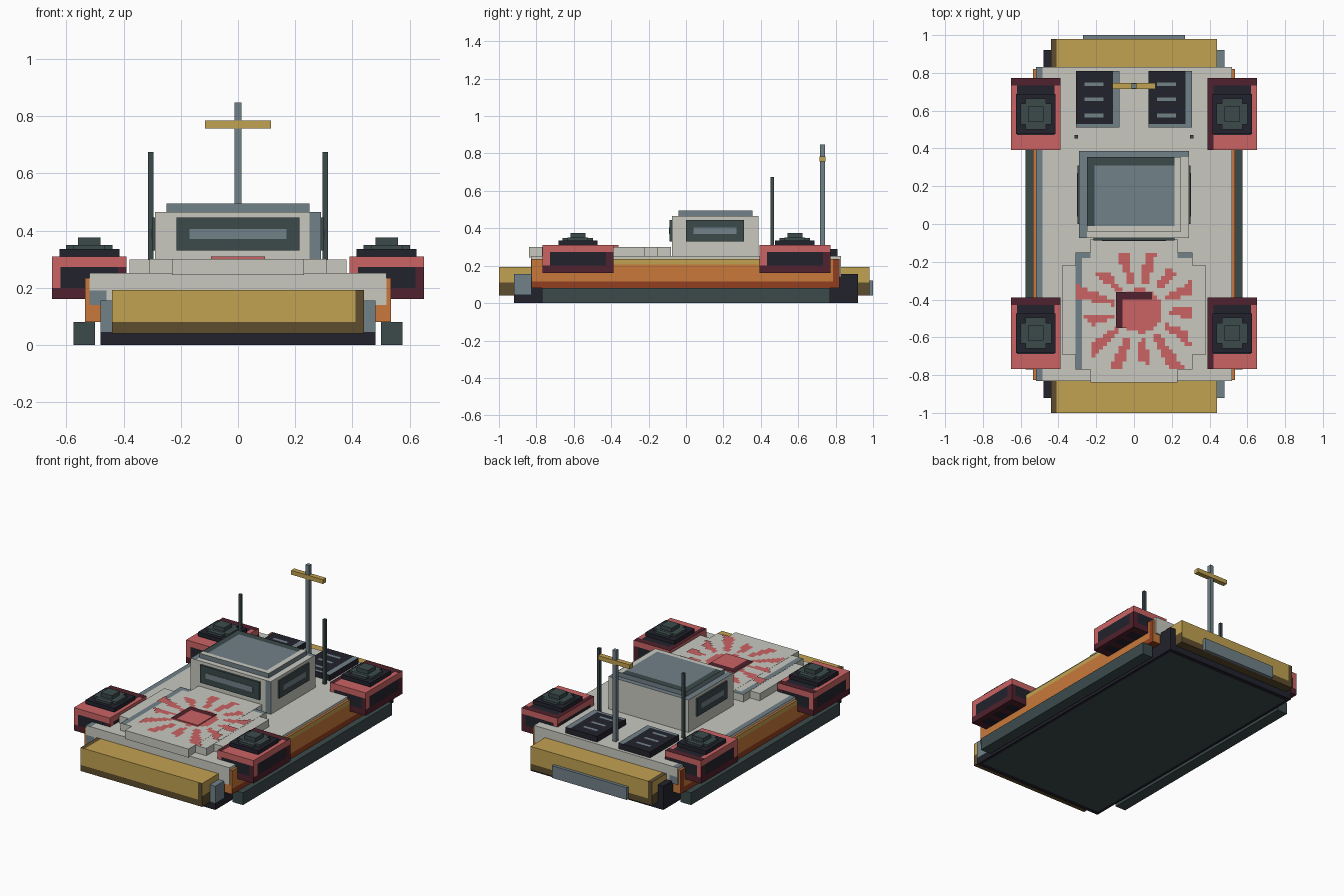
import bpy, bmesh, math
from mathutils import Vector

if "Cube" in bpy.data.objects:
    bpy.data.objects.remove(bpy.data.objects["Cube"])

# ---- palette (sRGB 0-255 converted to linear) ----
SRGB = {"white": (200, 201, 192), "grey": (113, 129, 137), "slate": (60, 74, 75),
        "black": (34, 34, 45), "gold": (194, 162, 82), "brown": (94, 77, 46),
        "red": (203, 99, 99), "maroon": (80, 33, 45), "orange": (200, 121, 58),
        "rust": (145, 62, 32)}


def lin(v):
    v /= 255
    return v / 12.92 if v <= 0.04045 else ((v + 0.055) / 1.055) ** 2.4


NAMES = list(SRGB)
MATS = []
for n, c in SRGB.items():
    m = bpy.data.materials.new(n)
    m.diffuse_color = (*[lin(v) for v in c], 1)
    m.use_nodes = True
    m.node_tree.nodes["Principled BSDF"].inputs["Base Color"].default_value = m.diffuse_color
    MATS.append(m)


def finish(name, bm, color, rule=None):
    """Make an object; rule(centre, normal) may return a colour name per face."""
    bm.normal_update()
    slots = [color]
    for f in bm.faces:
        col = (rule(f.calc_center_median(), f.normal) if rule else None) or color
        if col not in slots:
            slots.append(col)
        f.material_index = slots.index(col)
    me = bpy.data.meshes.new(name)
    bm.to_mesh(me)
    bm.free()
    for s in slots:
        me.materials.append(MATS[NAMES.index(s)])
    ob = bpy.data.objects.new(name, me)
    bpy.context.collection.objects.link(ob)
    return ob


def box(name, x, y, z, color, cuts=((), (), ()), rule=None):
    """Box from three (low, high) ranges, scored by axis cuts and painted by rule."""
    bm = bmesh.new()
    bmesh.ops.create_cube(bm, size=1)
    for v in bm.verts:
        v.co = [r[0] if c < 0 else r[1] for c, r in zip(v.co, (x, y, z))]
    for axis in range(3):
        for p in cuts[axis]:
            co, no = Vector(), Vector()
            co[axis], no[axis] = p, 1
            bmesh.ops.bisect_plane(bm, geom=bm.verts[:] + bm.edges[:] + bm.faces[:],
                                   plane_co=co, plane_no=no)
    return finish(name, bm, color, rule)


def sym(a):
    return (-a, a)


# ---- hull and side skirts ----
def hull_paint(c, n):
    if n.z < -.5 and abs(c.x) < .46 and abs(c.y) < .89:
        return "slate"
    if c.y < -.83 and c.z > .045 and n.z < .5:
        return "grey"
    if n.z > .5 and c.x > .44:
        return "grey"


box("hull", sym(.48), sym(.92), (0, .155), "black",
    ((-.46, -.44, .44, .46), (-.89, -.83, .89), (.045,)), hull_paint)
for s, side in ((-1, "left"), (1, "right")):
    box(side + "_skirt", sorted((s * .5, s * .575)), sym(.77), (0, .08), "slate")


# ---- coloured side body, with a gold upper band and dark lower edge ----
def side_paint(c, n):
    if abs(n.x) > .5:
        if c.z < .115 or c.y > .785:
            return "rust"
        if c.z > .207 and abs(c.y) < .39:
            return "gold"
    if n.z < -.5:
        return "rust"


box("side_body", sym(.535), (-.825, .82), (.08, .235), "orange",
    ((), (-.39, .39, .785), (.115, .207)), side_paint)


# ---- deck ----
def deck_paint(c, n):
    if n.z > .5 and c.x < -.485:
        return "grey"
    if abs(n.y) > .5 and c.z < .19 and c.x < -.46:
        return "grey"


box("deck", sym(.52), (-.83, .83), (.14, .252), "white",
    ((-.485, -.46), (), (.19,)), deck_paint)


# ---- bumpers ----
def bumper_paint(c, n):
    if n.z < -.5 or abs(n.x) > .5 and c.z < .11:
        return "brown"
    if n.z > .5 and c.x < -.41:
        return "brown"
    if abs(n.y) > .5 and (c.z < .08 or c.x * n.y < -.41):
        return "brown"


for name, yr in (("front_bumper", (-1, -.8)), ("rear_bumper", (.8, .98))):
    box(name, sym(.44), yr, (.04, .193), "gold", ((-.41, .41), (), (.08, .11)), bumper_paint)
box("rear_plate", sym(.27), (.97, 1), (.04, .12), "grey")

# ---- hood: stepped panels ----
box("hood_wide", sym(.38), (-.69, -.22), (.245, .299), "white")
box("hood_middle", sym(.31), (-.77, -.15), (.245, .3), "white", ((-.275,), (-.18,), ()),
    lambda c, n: "grey" if n.z > .5 and (c.y > -.18 or c.x < -.275) else None)
box("hood_long", sym(.23), (-.84, -.08), (.245, .301), "white")

# sunburst painted on the hood, made of small square tiles
bm = bmesh.new()
STEP = .0205
for i in range(30):
    for j in range(30):
        px, py = -.3075 + (i + .5) * STEP, -.768 + (j + .5) * STEP
        dx, dy = px - .035, py + .46
        r, a = math.hypot(dx, dy), math.atan2(dy, dx)
        reach = .33 + .06 * math.sin(5 * a)
        ray = .15 < r < reach and math.cos(13 * a + .6) > .25
        if r < .115 or ray:
            h = STEP / 2
            bm.faces.new([bm.verts.new((px + u * h, py + v * h, .304))
                          for u, v in ((-1, -1), (1, -1), (1, 1), (-1, 1))])
bmesh.ops.remove_doubles(bm, verts=bm.verts, dist=.001)
finish("hood_sunburst", bm, "red")
box("hood_hatch", sym(.095), (-.55, -.36), (.3, .31), "red", ((-.06,), (-.4,), ()),
    lambda c, n: "maroon" if n.z > .5 and (c.x < -.06 or c.y > -.4) else None)


# ---- cabin ----
def cabin_paint(c, n):
    if n.z > .5 and (c.x < -.25 or c.y > .355):
        return "grey"
    if n.y < -.5 and c.x > .25:
        return "grey"


box("cabin", sym(.29), (-.075, .387), (.25, .465), "white",
    ((-.25, .25), (.355,), ()), cabin_paint)


def roof_paint(c, n):
    if n.z > .5:
        if c.x > .215 or c.y < -.01:
            return "white"
        if c.x < -.21 or c.y > .31:
            return "slate"


box("roof", sym(.25), (-.04, .355), (.46, .495), "grey",
    ((-.21, .215), (-.01, .31), ()), roof_paint)
box("front_window", sym(.215), (-.088, -.07), (.33, .445), "slate")
box("front_window_shine", sym(.17), (-.091, -.086), (.37, .405), "grey")
for s, side in ((-1, "left"), (1, "right")):
    box(side + "_window", sorted((s * .28, s * .3)), (0, .31), (.33, .445), "slate")
    box(side + "_window_shine", sorted((s * .298, s * .303)), (.04, .27), (.37, .405), "grey")

# ---- rear vents: dark tops with grey slots and edges ----
for s, side in ((-1, "left"), (1, "right")):
    cx = s * .192
    box(side + "_vent", (cx - .115, cx + .115), (.51, .81), (.25, .29), "black",
        ((cx - .07, cx + .03, cx + .08), (.53, .565, .585, .65, .67, .73, .75), ()),
        lambda c, n: "grey" if n.z > .5 and (
            c.x > cx + .08 or c.y < .53 or (-.07 < c.x - cx < .03 and any(
                a < c.y < a + .02 for a in (.565, .65, .73)))) else None)

# ---- antennas and mast ----
for s, side in ((-1, "left"), (1, "right")):
    box(side + "_antenna", (s * .305 - .009, s * .305 + .009), (.452, .47), (.25, .675), "slate")
box("mast", sym(.013), (.717, .743), (.25, .848), "grey")
box("mast_crossbar", sym(.115), (.714, .746), (.757, .785), "gold")

# ---- four corner pods with stepped caps ----
for ex, side in ((-.52, "left"), (.52, "right")):
    for ey, end in ((-.578, "front"), (.582, "rear")):
        def pod_paint(c, n):
            x, y, z = c.x - ex, c.y - ey, c.z
            if n.z > .5:
                if abs(x) < .1 and -.11 < y < .15:
                    return "black"
                return "maroon" if y > .15 or (x < -.1 and ex > 0) else "red"
            if n.z < -.5:
                slot = any(a < y < a + .07 for a in (-.14, -.035, .07))
                return "black" if abs(x) < .1 and slot else "maroon"
            along, lim = (x, .1) if abs(n.y) > .5 else (y, .15)
            if abs(along) < lim and .2 < z < .272:
                return "black"
            return "maroon" if z < .2 or (along > lim and z < .272) else "red"

        name = end + "_" + side + "_pod"
        box(name, (ex - .13, ex + .13), (ey - .19, ey + .19), (.16, .31), "red",
            ((ex - .1, ex + .1),
             [ey + d for d in (-.15, -.14, -.11, -.07, -.035, .035, .07, .14, .15)],
             (.2, .272)), pod_paint)
        # cap tiers: half width, half depth, bottom, top, colour
        for k, (hx, hy, z0, z1, col) in enumerate((
                (.105, .105, .305, .335, "black"), (.082, .055, .33, .35, "slate"),
                (.055, .082, .33, .349, "slate"), (.04, .04, .345, .375, "slate"))):
            box(f"{name}_cap_{k + 1}", (ex - hx, ex + hx), (ey - hy, ey + hy), (z0, z1), col)
